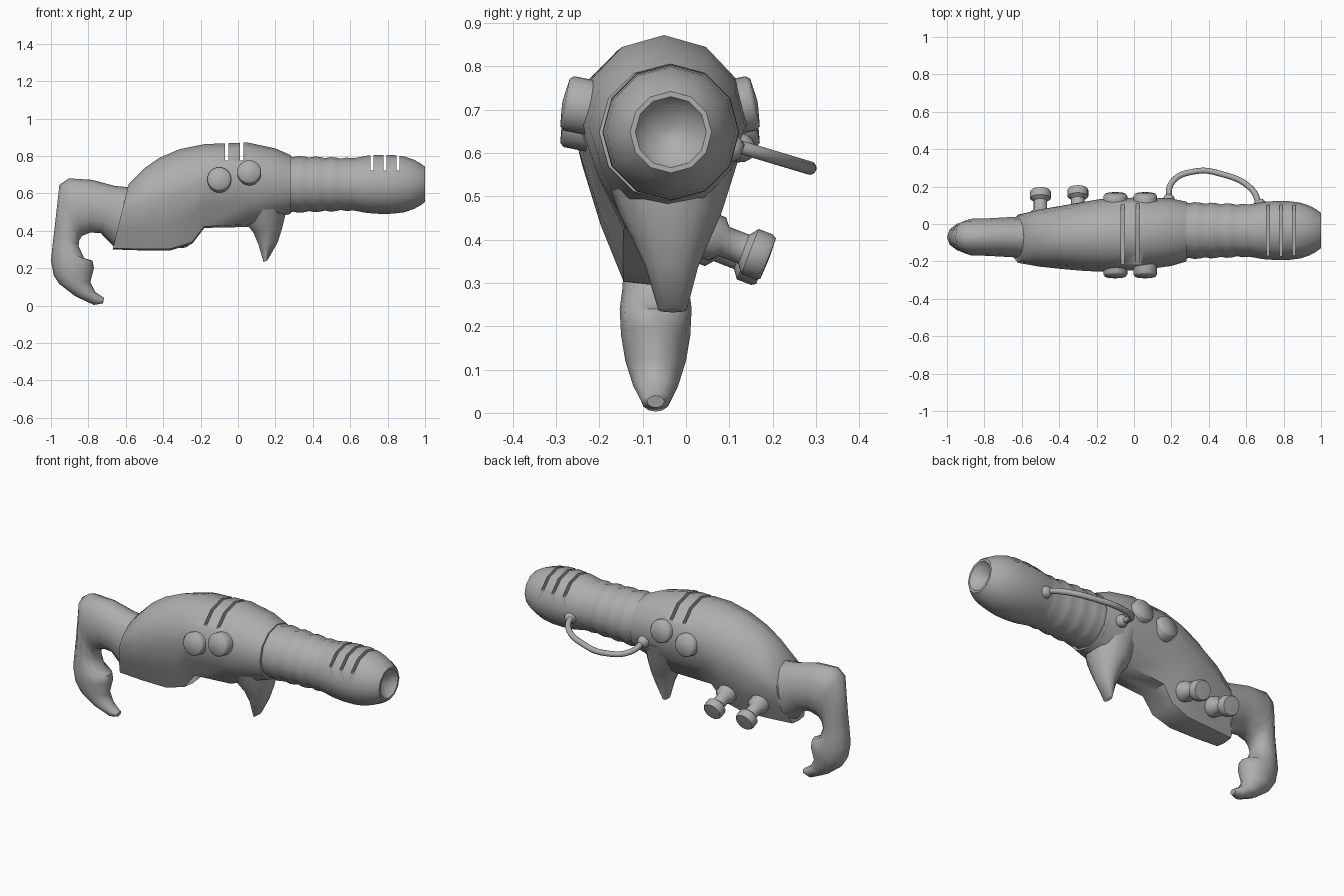
import bpy, bmesh, math
from mathutils import Vector

if "Cube" in bpy.data.objects:
    bpy.data.objects.remove(bpy.data.objects["Cube"])

grey = bpy.data.materials.new("plain grey")
grey.diffuse_color = (0.42, 0.42, 0.42, 1)
grey.use_nodes = True
grey.node_tree.nodes["Principled BSDF"].inputs["Base Color"].default_value = grey.diffuse_color


def select(ob):
    bpy.ops.object.select_all(action='DESELECT')
    ob.select_set(True)
    bpy.context.view_layer.objects.active = ob


def smooth(ob):
    select(ob)
    bpy.ops.object.shade_smooth_by_angle(angle=math.radians(50))


def finish(name, bm):
    bmesh.ops.recalc_face_normals(bm, faces=bm.faces)
    me = bpy.data.meshes.new(name)
    bm.to_mesh(me)
    bm.free()
    ob = bpy.data.objects.new(name, me)
    bpy.context.collection.objects.link(ob)
    me.materials.append(grey)
    smooth(ob)
    return ob


def skin(name, rings):
    bm = bmesh.new()
    rings = [[bm.verts.new(p) for p in ring] for ring in rings]
    n = len(rings[0])
    for a, b in zip(rings, rings[1:]):
        for i in range(n):
            j = (i + 1) % n
            bm.faces.new((a[i], a[j], b[j], b[i]))
    bm.faces.new(rings[0])
    bm.faces.new(rings[-1])
    return finish(name, bm)


def loft(name, sections, centre, taper=lambda x: 0):
    # section: top x, top z, bottom x, bottom z, half width
    rings = []
    for xt, zt, xb, zb, w in sections:
        yc, k = centre(xt), taper(xt)
        top, bot, f = Vector((xt, yc, zt)), Vector((xb, yc, zb)), 0.5 + 0.06 * k
        ring = []
        for i in range(12):
            u, v = math.cos(math.pi * i / 6), math.sin(math.pi * i / 6)
            if -0.99 < v < -0.01:  # pinch the underside towards a flat keel
                u *= 1 - 0.14 * k
                v *= 1 + (0.12 * k if v < -0.6 else 0)
            h = f + v * ((1 - f) if v > 0 else f)
            ring.append(bot.lerp(top, h) + Vector((0, w * u, 0)))
        rings.append(ring)
    return skin(name, rings)


def lathe(name, profile, origin, axis, n=24):
    # profile: distance along axis, radius
    q = Vector(axis).to_track_quat('Z', 'Y')
    turn = [2 * math.pi * i / n for i in range(n)]
    return skin(name, [[Vector(origin) + q @ Vector((r * math.cos(a), r * math.sin(a), d))
                        for a in turn] for d, r in profile])


def cut_slots(ob, first, step, count, floor):
    for i in range(count):
        bm = bmesh.new()
        bmesh.ops.create_cube(bm, size=1)
        for v in bm.verts:
            v.co = (first + step * i + v.co.x * .017, v.co.y, floor + (v.co.z + .5) * .3)
        cutter = finish("slot_cutter", bm)
        cutter.hide_render = True
        mod = ob.modifiers.new("slot", 'BOOLEAN')
        mod.operation = 'DIFFERENCE'
        mod.solver = 'EXACT'
        mod.object = cutter
        select(ob)
        bpy.ops.object.modifier_apply(modifier=mod.name)
        bpy.data.objects.remove(cutter)
    smooth(ob)


# Main body with a narrow keel underneath
body = loft("body", [
    (.28, .805, .28, .49, .16),
    (.20, .84, .20, .47, .18),
    (.05, .872, .05, .42, .194),
    (-.18, .863, -.18, .415, .194),
    (-.31, .837, -.245, .33, .183),
    (-.42, .79, -.36, .295, .168),
    (-.50, .735, -.52, .295, .152),
    (-.585, .65, -.67, .30, .128)],
    lambda x: -.053 + .045 * x, lambda x: min(1, (.28 - x) / .3))
cut_slots(body, -.06, .08, 2, .775)

# Hooked grip
loft("grip", [
    (-.56, .63, -.66, .31, .11),
    (-.66, .64, -.735, .388, .105),
    (-.78, .672, -.79, .39, .10),
    (-.905, .68, -.835, .372, .098),
    (-.955, .645, -.85, .345, .088),
    (-.98, .42, -.852, .318, .072),
    (-.992, .32, -.822, .252, .077),
    (-1.0, .24, -.778, .24, .083),
    (-.985, .16, -.77, .20, .08),
    (-.955, .115, -.79, .125, .07),
    (-.87, .05, -.765, .075, .052),
    (-.77, .003, -.73, .05, .033),
    (-.722, .012, -.715, .04, .02)], lambda x: -.07)

# Pointed fin under the body
loft("lower_fin", [
    (-.02, .60, .265, .60, .165),
    (.03, .45, .25, .47, .118),
    (.08, .395, .235, .41, .09),
    (.108, .33, .213, .34, .06),
    (.137, .232, .158, .243, .033)], lambda x: -.038 + .05 * x)

# Ribbed barrel with a rounded head and hollow muzzle
profile = [(.22, .14), (.26, .158)]
for i in range(4):
    c, r = .325 + .085 * i, .152 - .003 * i
    profile += [(c - .03, r - .006), (c, r), (c + .03, r - .003)]
profile += [(.625, .141), (.69, .153), (.76, .158), (.83, .157), (.89, .149), (.94, .132),
            (.975, .113), (1.0, .094), (1.0, .082), (.975, .065), (.95, .012)]
barrel = lathe("barrel", profile, (0, -.035, .648), (1, 0, 0), 12)
cut_slots(barrel, .716, .07, 3, .722)

# Round side buttons, one pair on each side
for x, z in ((-.10, .672), (.06, .71)):
    for side, y in ((-1, -.248), (1, .128)):
        lathe("side_button", [(-.03, .064), (.022, .064), (.032, .056), (.038, .004)],
              (x, y, z), (0, side, .2))

# Stemmed knobs on the back
for x, y, z in ((-.50, .035, .40), (-.30, .045, .412)):
    lathe("back_knob", [(-.03, .054), (.03, .054), (.045, .036), (.095, .036), (.11, .056),
                        (.145, .056), (.155, .05), (.157, .005)], (x, y, z), (0, .93, -.36), 20)

# Looping hose with a socket at each end
curve = bpy.data.curves.new("hose", 'CURVE')
curve.dimensions = '3D'
curve.bevel_depth = .016
curve.bevel_resolution = 3
curve.resolution_u = 8
path = [(.185, .10), (.205, .225), (.33, .282), (.45, .272), (.63, .185), (.675, .08)]
sp = curve.splines.new('BEZIER')
sp.bezier_points.add(len(path) - 1)
for p, (x, y) in zip(sp.bezier_points, path):
    p.co = (x, y, .615 - .3 * (y - .12))
    p.handle_left_type = p.handle_right_type = 'AUTO'
curve.materials.append(grey)
hose = bpy.data.objects.new("hose", curve)
bpy.context.collection.objects.link(hose)
for x, y in ((.186, .115), (.674, .09)):
    lathe("hose_socket", [(-.03, .034), (.015, .034), (.03, .028), (.042, .017)],
          (x, y, .615), (0, 1, -.3), 16)
